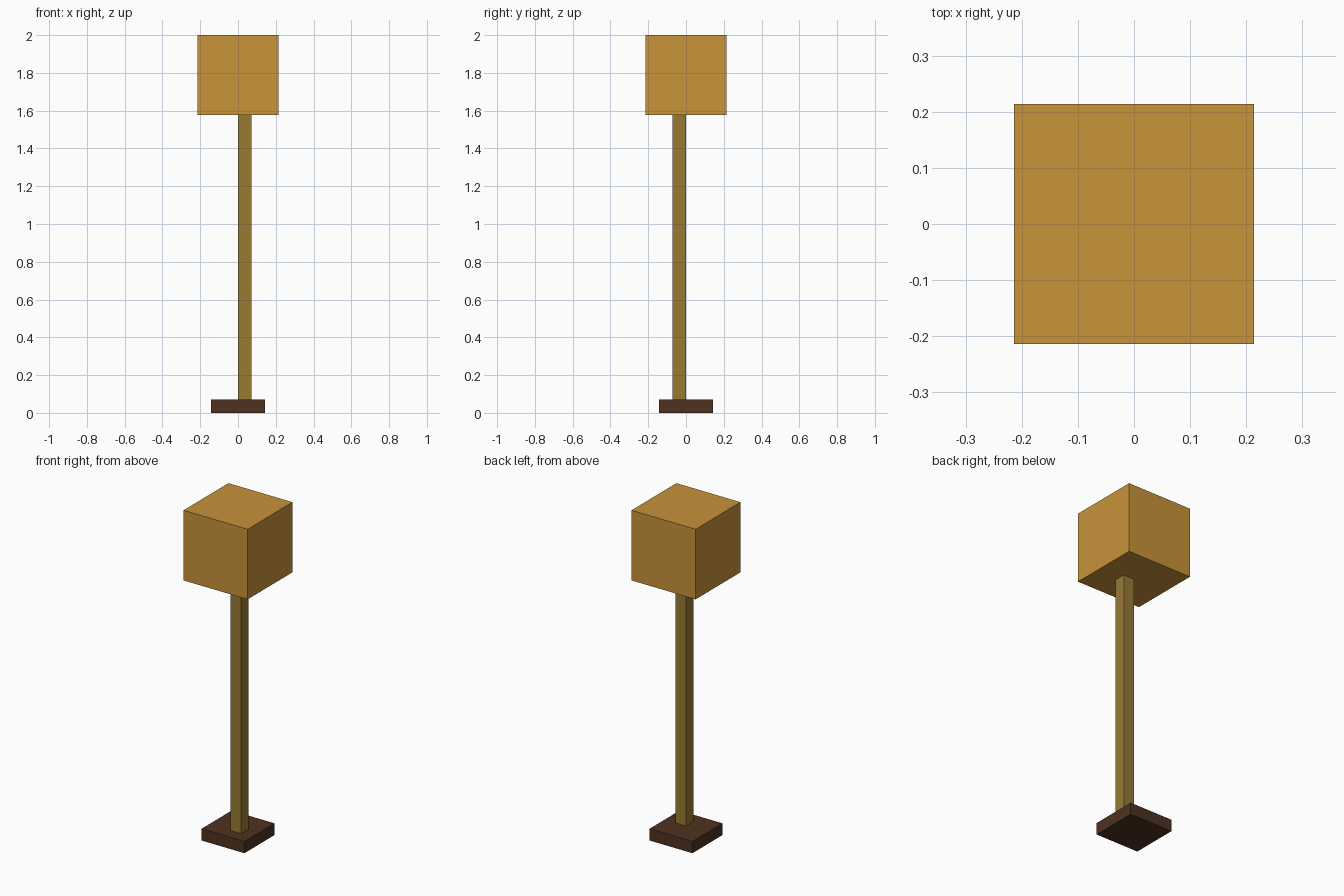
import bpy

if "Cube" in bpy.data.objects:
    bpy.data.objects.remove(bpy.data.objects["Cube"])


def material(name, rgb):
    mat = bpy.data.materials.new(name)
    mat.diffuse_color = (*rgb, 1.0)
    mat.use_nodes = True
    mat.node_tree.nodes["Principled BSDF"].inputs["Base Color"].default_value = mat.diffuse_color
    return mat


def box(name, low, high, mat):
    """Axis-aligned box between two opposite corners."""
    centre = [(a + b) / 2 for a, b in zip(low, high)]
    size = [b - a for a, b in zip(low, high)]
    bpy.ops.mesh.primitive_cube_add(size=1, location=centre)
    obj = bpy.context.object
    obj.name = name
    obj.scale = size
    bpy.ops.object.transform_apply(location=False, rotation=False, scale=True)
    obj.data.materials.append(mat)
    return obj


amber = material("amber", (0.578, 0.292, 0.042))
olive_wood = material("olive wood", (0.314, 0.195, 0.034))
dark_brown = material("dark brown", (0.076, 0.032, 0.0144))

# Square foot
box("base", (-0.143, -0.143, 0.0), (0.143, 0.143, 0.071), dark_brown)
# Slim post, set off centre to the front right
box("post", (0.0, -0.071, 0.071), (0.071, 0.0, 1.577), olive_wood)
# Large block on top
box("top_block", (-0.214, -0.214, 1.577), (0.214, 0.214, 2.0), amber)
